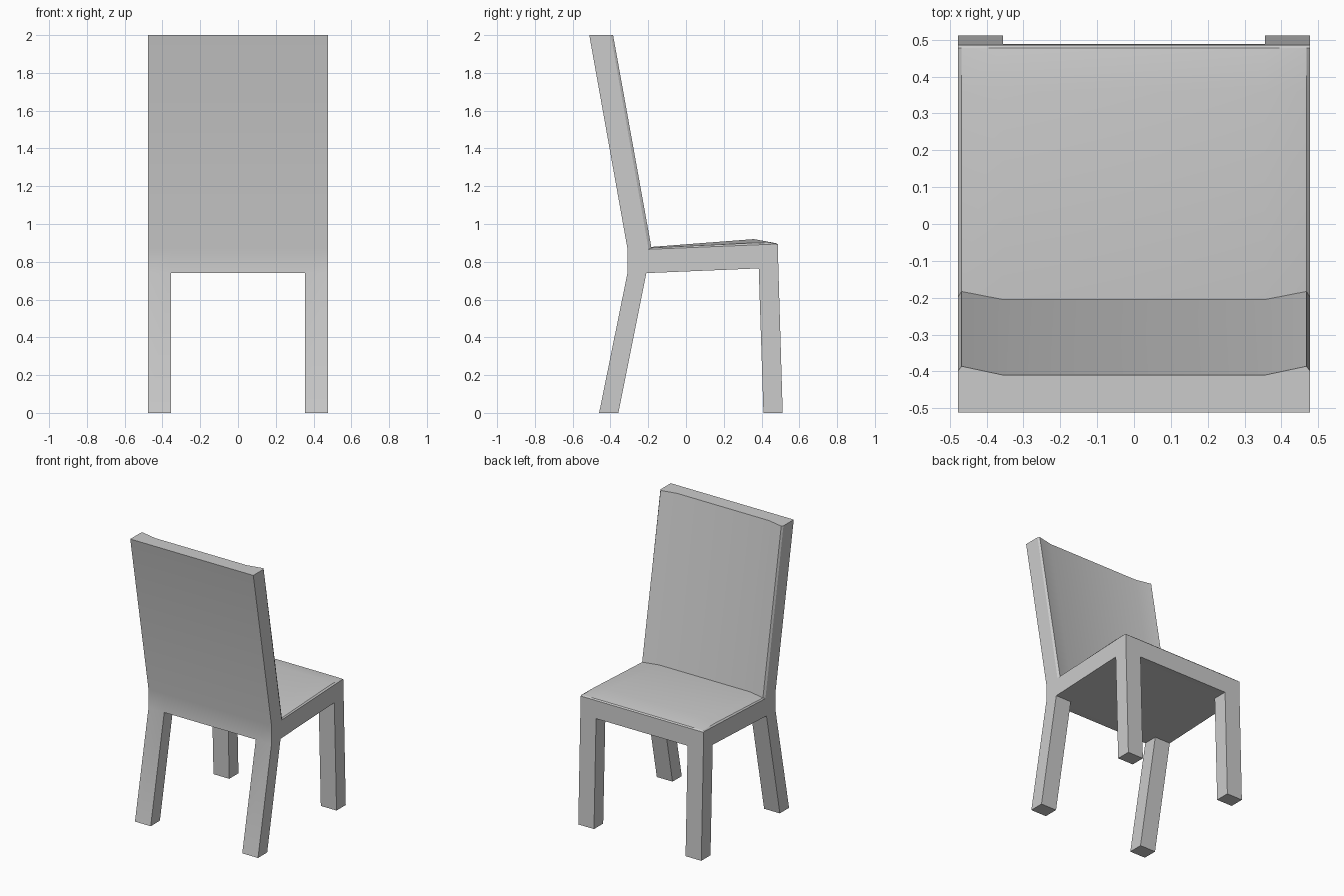
import bpy, bmesh, math

if "Cube" in bpy.data.objects:
    bpy.data.objects.remove(bpy.data.objects["Cube"])

LEG_INNER_X = 0.355


# Side profile of seat and backrest at one width station
def profile(top_y, crease, ridge_z, front_z):
    return [(-0.31, 0.74), (-0.31, 0.87), (-0.512, 2.0),
            (top_y, 2.0), crease, (0.36, ridge_z), (0.478, front_z),
            (0.486, 0.89), (0.489, 0.765), (0.385, 0.765), (-0.21, 0.74)]


edge = profile(-0.398, (-0.198, 0.866), 0.889, 0.894)
rim = profile(-0.386, (-0.183, 0.874), 0.900, 0.897)
middle = profile(-0.410, (-0.205, 0.877), 0.920, 0.898)
stations = [(-0.477, edge), (-0.468, rim), (-LEG_INNER_X, middle),
            (LEG_INNER_X, middle), (0.468, rim), (0.477, edge)]

# Seat and backrest lofted across the width
bm = bmesh.new()
rings = [[bm.verts.new((x, y, z)) for y, z in pts] for x, pts in stations]
n = len(edge)
front_feet, back_feet = [], []
for a, b in zip(rings, rings[1:]):
    for i in range(n):
        j = (i + 1) % n
        f = bm.faces.new((a[i], a[j], b[j], b[i]))
        if abs(f.calc_center_median().x) > LEG_INNER_X:
            if i == 8:
                front_feet.append(f)
            elif i == 10:
                back_feet.append(f)
# Side faces: backrest upright, rear corner, seat rail
for r in (rings[0], rings[-1]):
    bm.faces.new((r[1], r[2], r[3], r[4]))
    bm.faces.new((r[0], r[1], r[4], r[10]))
    bm.faces.new((r[4], r[5], r[9], r[10]))
    bm.faces.new((r[5], r[6], r[7], r[8], r[9]))
bmesh.ops.recalc_face_normals(bm, faces=bm.faces)


# Legs drawn down from the corner faces, splayed to the floor
def draw_leg(faces, inner_limit, y_near, y_far):
    res = bmesh.ops.extrude_face_region(bm, geom=faces)
    bmesh.ops.delete(bm, geom=[f for f in faces if f.is_valid], context='FACES')
    for v in res["geom"]:
        if isinstance(v, bmesh.types.BMVert):
            v.co.y = y_near if v.co.y < inner_limit else y_far
            v.co.z = 0.0


for side in (-1, 1):
    draw_leg([f for f in front_feet if f.is_valid and f.calc_center_median().x * side > 0],
             0.44, 0.41, 0.512)
    draw_leg([f for f in back_feet if f.is_valid and f.calc_center_median().x * side > 0],
             -0.26, -0.46, -0.358)
bmesh.ops.recalc_face_normals(bm, faces=bm.faces)

mesh = bpy.data.meshes.new("chair_body")
bm.to_mesh(mesh)
bm.free()
chair = bpy.data.objects.new("chair_body", mesh)
bpy.context.collection.objects.link(chair)
bpy.context.view_layer.objects.active = chair
chair.select_set(True)
bpy.ops.object.shade_smooth_by_angle(angle=math.radians(30))
